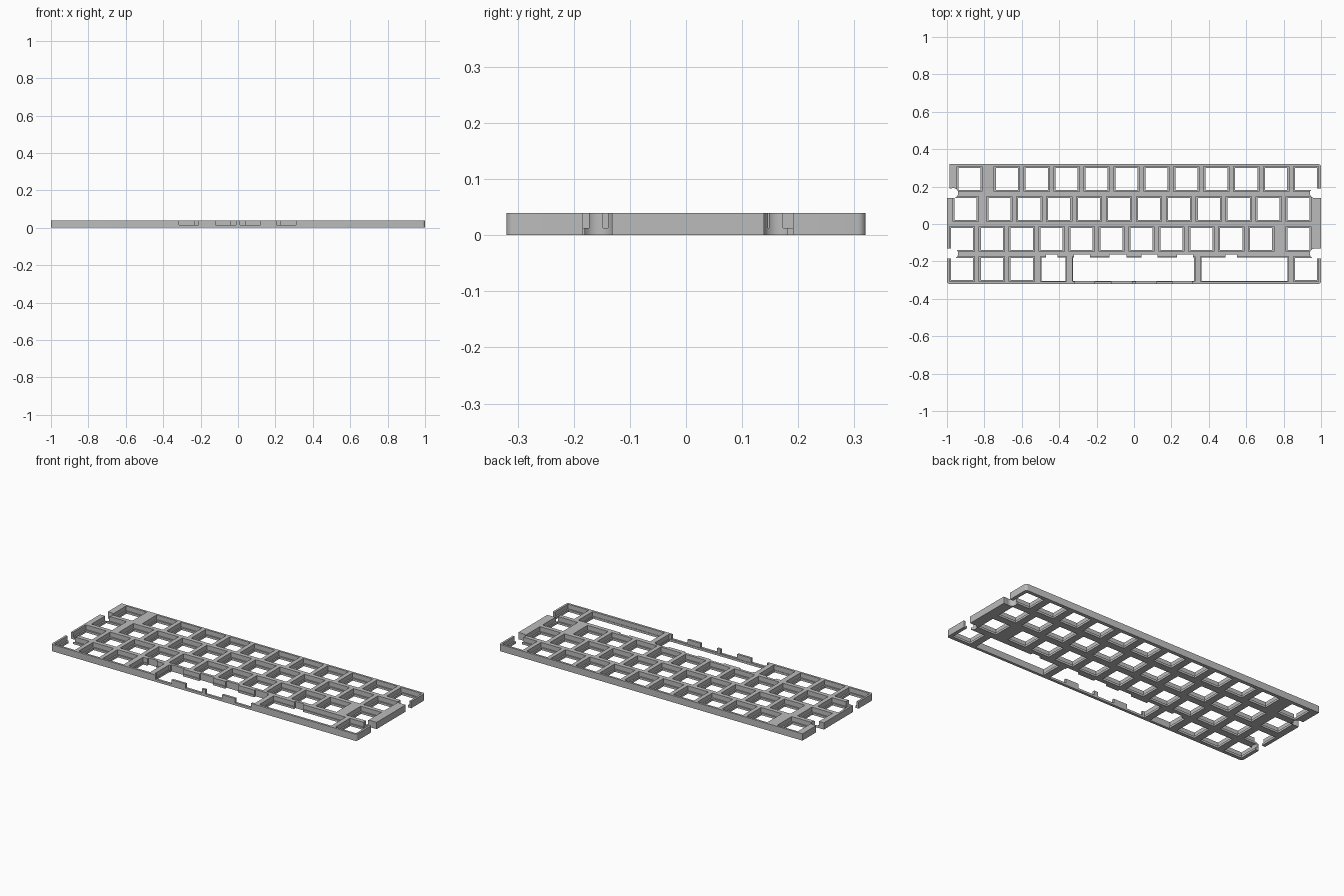
import bpy, bmesh
from mathutils import Matrix, Vector

cube = bpy.data.objects.get("Cube")
if cube:
    bpy.data.objects.remove(cube, do_unlink=True)

U = 0.16            # key pitch
H = 0.04            # total height
PLATE = 0.0126      # thickness of the lower plate
HOLE, OPENING = 0.118, 0.135

grey = bpy.data.materials.new("mid grey")
grey.use_nodes = True
colour = (0.5, 0.5, 0.5, 1)
grey.diffuse_color = colour
grey.node_tree.nodes["Principled BSDF"].inputs["Base Color"].default_value = colour


def add_box(bm, x0, x1, y0, y1, z0, z1):
    size = Vector((x1 - x0, y1 - y0, z1 - z0))
    mid = Vector((x0 + x1, y0 + y1, z0 + z1)) / 2
    return bmesh.ops.create_cube(bm, size=1, matrix=Matrix.Translation(mid) @ Matrix.Diagonal((*size, 1)))["verts"]


def make_object(name, bm):
    mesh = bpy.data.meshes.new(name)
    bm.to_mesh(mesh)
    bm.free()
    mesh.materials.append(grey)
    obj = bpy.data.objects.new(name, mesh)
    bpy.context.collection.objects.link(obj)
    return obj


def cut(target, bm):
    """Subtract the solids in bm from the target and discard them."""
    cutter = make_object("cutter", bm)
    cutter.hide_render = True
    mod = target.modifiers.new("cut", "BOOLEAN")
    mod.operation, mod.solver, mod.object = "DIFFERENCE", "EXACT", cutter
    mod.use_self = True
    bpy.context.view_layer.update()
    result = bpy.data.meshes.new_from_object(target.evaluated_get(bpy.context.evaluated_depsgraph_get()))
    target.modifiers.clear()
    target.data = result
    bpy.data.objects.remove(cutter, do_unlink=True)


# Slab with rounded vertical corners
bm = bmesh.new()
add_box(bm, -1, 1, -2 * U, 2 * U, 0, H)
upright = [e for e in bm.edges if abs(e.verts[0].co.z - e.verts[1].co.z) > 0.01]
bmesh.ops.bevel(bm, geom=upright, offset=0.014, segments=4, profile=0.5, affect="EDGES")
frame = make_object("keyboard_plate", bm)

# Key centres of each row, in key units from the left edge
rows = [
    (1.5, [0.75] + [2 + i for i in range(11)]),
    (0.5, [0.625] + [1.75 + i for i in range(11)]),
    (-0.5, [0.5 + i for i in range(11)] + [11.75]),
    (-1.5, [0.5, 1.5, 2.5, 12]),
]
holes = [(u * U - 1, row * U, HOLE / 2) for row, keys in rows for u in keys]

# Wide openings in the front row: x range
wide = [(-0.495, -0.365), (-0.325, 0.32), (0.36, 0.82)]
back, front = -0.178, -0.304

# Upper recesses, then the smaller through holes
for grow, z0 in ((OPENING - HOLE) / 2, PLATE), (0, -0.02):
    bm = bmesh.new()
    for x, y, half in holes:
        r = half + grow
        add_box(bm, x - r, x + r, y - r, y + r, z0, H + 0.02)
    for x0, x1 in wide:
        g = grow * 0.6
        add_box(bm, x0 - g, x1 + g, front - g * 0.5, back + g, z0, H + 0.02)
    cut(frame, bm)

# Screw gaps through both side walls, with round inner ends
bm = bmesh.new()
for side in (-1, 1):
    for y in (0.165, -0.158):
        xs = sorted((side * 0.968, side * 1.1))
        add_box(bm, *xs, y - 0.026, y + 0.026, -0.02, H + 0.02)
        bmesh.ops.create_cone(bm, cap_ends=True, segments=24, radius1=0.027, radius2=0.027, depth=0.12,
                              matrix=Matrix.Translation((side * 0.967, y, 0.02)))
# Shaved outer wall beside the back left key
add_box(bm, -1.1, -0.986, 0.15, 0.4, -0.02, H + 0.02)
cut(frame, bm)

# Notches in the low front rail, leaving two wide tabs and a narrow one
bm = bmesh.new()
for x0, x1 in ((-0.315, -0.21), (-0.12, -0.012), (0.012, 0.12), (0.205, 0.31)):
    add_box(bm, x0, x1, -0.4, -0.29, 0.0145, H + 0.02)
# Clearance notches along the rail behind the wide openings
for x0, x1 in ((-0.47, -0.41), (-0.32, -0.235), (-0.13, -0.04), (0.04, 0.125), (0.23, 0.315), (0.49, 0.55)):
    add_box(bm, x0, x1, -0.2, -0.163, -0.02, H + 0.02)
cut(frame, bm)

# Smooth the rounded corners only
frame.select_set(True)
bpy.context.view_layer.objects.active = frame
bpy.ops.object.shade_smooth_by_angle(angle=0.6)
